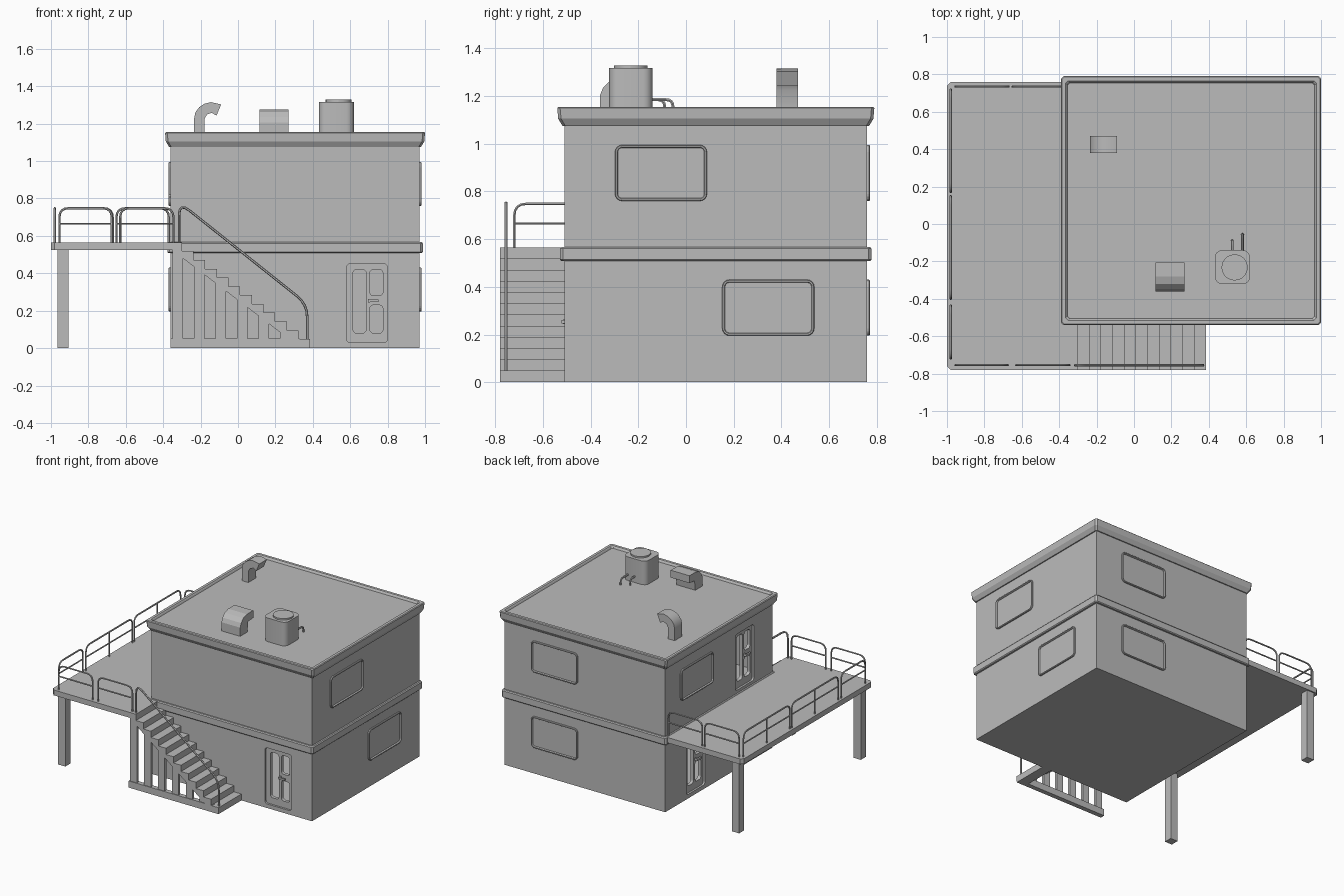
import bpy, bmesh
from math import sin, cos, pi
from mathutils import Vector, Matrix

if "Cube" in bpy.data.objects:
    bpy.data.objects.remove(bpy.data.objects["Cube"], do_unlink=True)

GREY = bpy.data.materials.new("plain grey")
GREY.use_nodes = True
GREY.diffuse_color = (0.5, 0.5, 0.5, 1)
GREY.node_tree.nodes["Principled BSDF"].inputs["Base Color"].default_value = (0.5, 0.5, 0.5, 1)

X0, X1, Y0, Y1 = -0.36, 0.97, -0.51, 0.76      # house walls
DECK = 0.565                                   # deck height


def finish(name, bm):
    bmesh.ops.recalc_face_normals(bm, faces=bm.faces)
    me = bpy.data.meshes.new(name)
    bm.to_mesh(me)
    bm.free()
    me.materials.append(GREY)
    ob = bpy.data.objects.new(name, me)
    bpy.context.collection.objects.link(ob)
    return ob


def activate(ob):
    bpy.ops.object.select_all(action='DESELECT')
    ob.select_set(True)
    bpy.context.view_layer.objects.active = ob


def smooth(ob):
    activate(ob)
    bpy.ops.object.shade_smooth_by_angle(angle=0.6)
    return ob


def loft(name, loops, closed=False):
    """Skin a list of equal-length point loops; capped unless closed into a ring."""
    bm = bmesh.new()
    rows = [[bm.verts.new(p) for p in lp] for lp in loops]
    n = len(rows[0])
    pairs = list(zip(rows, rows[1:])) + ([(rows[-1], rows[0])] if closed else [])
    for a, b in pairs:
        for i in range(n):
            j = (i + 1) % n
            bm.faces.new((a[i], a[j], b[j], b[i]))
    if not closed:
        bm.faces.new(rows[0])
        bm.faces.new(rows[-1])
    return finish(name, bm)


def prism(name, pts, a, b, axis='y'):
    put = {'x': lambda p, t: (t, p[0], p[1]),
           'y': lambda p, t: (p[0], t, p[1]),
           'z': lambda p, t: (p[0], p[1], t)}[axis]
    return loft(name, [[put(p, t) for p in pts] for t in (a, b)])


def rect(x0, x1, y0, y1, r=0.0, seg=4):
    if r == 0:
        return [(x0, y0), (x1, y0), (x1, y1), (x0, y1)]
    pts = []
    for k, (cx, cy) in enumerate([(x1 - r, y1 - r), (x0 + r, y1 - r), (x0 + r, y0 + r), (x1 - r, y0 + r)]):
        for s in range(seg + 1):
            t = (k + s / seg) * pi / 2
            pts.append((cx + r * cos(t), cy + r * sin(t)))
    return pts


def box(name, x0, x1, y0, y1, z0, z1):
    return prism(name, rect(x0, x1, y0, y1), z0, z1, 'z')


def cut(ob, cutter):
    mod = ob.modifiers.new("cut", 'BOOLEAN')
    mod.operation, mod.solver, mod.object = 'DIFFERENCE', 'EXACT', cutter
    activate(ob)
    bpy.ops.object.modifier_apply(modifier=mod.name)
    bpy.data.objects.remove(cutter, do_unlink=True)


def tube(name, corners, radius=0.006, bend=0.05):
    """Pipe through corner points with rounded bends."""
    c = [Vector(p) for p in corners]
    path = [c[0]]
    for p, q, r in zip(c, c[1:], c[2:]):
        a = q + (p - q).normalized() * min(bend, (p - q).length / 2)
        b = q + (r - q).normalized() * min(bend, (r - q).length / 2)
        path += [a.lerp(q, t).lerp(q.lerp(b, t), t) for t in (0, .25, .5, .75, 1)]
    path.append(c[-1])
    cu = bpy.data.curves.new(name, 'CURVE')
    cu.dimensions, cu.bevel_depth, cu.bevel_resolution, cu.use_fill_caps = '3D', radius, 1, True
    sp = cu.splines.new('POLY')
    sp.points.add(len(path) - 1)
    for pt, v in zip(sp.points, path):
        pt.co = (*v, 1)
    cu.materials.append(GREY)
    ob = bpy.data.objects.new(name, cu)
    bpy.context.collection.objects.link(ob)
    activate(ob)
    bpy.ops.object.convert(target='MESH')
    return smooth(bpy.context.object)


# Wall frames: local x runs along the wall, local -y points outward
def wall(side, along):
    pos, angle = {'front': ((along, Y0), 0), 'back': ((along, Y1), pi),
                  'east': ((X1, along), pi / 2), 'west': ((X0, along), -pi / 2)}[side]
    return Matrix.Translation((*pos, 0)) @ Matrix.Rotation(angle, 4, 'Z')


def on_wall(ob, m):
    ob.data.transform(m)
    return ob


# House shell with two hollow storeys
house = box("house_walls", X0, X1, Y0, Y1, 0, 1.14)
for z0, z1 in ((0.03, 0.5), (DECK, 1.1)):
    cut(house, box("room_cutter", X0 + .04, X1 - .04, Y0 + .04, Y1 - .04, z0, z1))

# Doors: shallow recess, three openings, handle and sill
for side, along, z in (('front', 0.69, 0), ('west', 0.40, 0), ('west', -0.18, 0.56)):
    m = wall(side, along)
    cut(house, on_wall(prism("door_cutter", rect(-.11, .11, .03 + z, .45 + z, .02), -.03, .015), m))
    for x0, x1, z0, z1 in ((-.075, -.005, .08, .42), (.015, .085, .28, .42), (.015, .085, .08, .23)):
        cut(house, on_wall(prism("pane_cutter", rect(x0, x1, z0 + z, z1 + z, .02), -.03, .06), m))
    on_wall(box("door_handle", .005, .06, -.012, .0, .247 + z, .26 + z), m)
    on_wall(box("handle_stem", .005, .017, -.005, .018, .245 + z, .262 + z), m)

# Windows: thin raised rounded frames
for side, along, z in (('east', -.105, .76), ('east', .345, .195), ('back', .555, .76),
                       ('back', .555, .195), ('west', .39, .76), ('west', -.105, .195)):
    loops = []
    for inset, y in ((0, .005), (0, -.008), (.003, -.011), (.009, -.011), (.012, -.006), (.012, .005)):
        shape = rect(-.193 + inset, .193 - inset, z + inset, z + .235 - inset, .03 - inset)
        loops.append([(px, y, pz) for px, pz in shape])
    on_wall(loft("window_frame", loops, True), wall(side, along))


# Moulding rings round the house
def moulding(name, profile):
    loft(name, [[(x, y, z) for x, y in rect(X0 - o, X1 + o, Y0 - o, Y1 + o, .012, 1)]
                for o, z in profile], True)


moulding("storey_band", ((-.01, .508), (.012, .508), (.018, .514), (.018, .56), (.012, .567), (-.01, .567)))
moulding("roof_cornice", ((-.01, 1.075), (.008, 1.075), (.026, 1.105), (.03, 1.15), (.025, 1.155),
                          (.005, 1.155), (0, 1.15), (-.01, 1.13)))

# Deck and its posts
prism("deck", [(-.98, -.78), (-.3, -.78), (-.3, Y0 + .01), (X0 + .01, Y0 + .01), (X0 + .01, .76),
               (-.98, .76), (-1, .74), (-1, -.76)], .525, DECK, 'z')
for y in (-.72, .72):
    box("deck_post", -.965, -.905, y - .03, y + .03, 0, .53)

# Stairs: sawtooth slab with a sloping underside
STEPS, RUN, RISE = 11, .0623, .047
steps = [(-.3, DECK - .001)]
for i in range(STEPS):
    z = DECK - RISE * (i + 1)
    steps += [(-.3 + RUN * i, z), (-.3 + RUN * (i + 1), z)]
prism("stairs", steps + [(.385, 0), (.31, 0), (.27, .05), (-.36, .53), (-.3, .55)], -.78, Y0 + .001)
box("stair_base_beam", -.36, .33, -.78, -.745, 0, .05)

# Slats closing the side below the stairs
for i in range(6):
    x = -.35 + .115 * i
    top = lambda px: .53 - (px + .36) * .762 + .01
    prism("stair_slat", [(x, .04), (x + .055, .04), (x + .055, max(.045, top(x + .055))), (x, top(x))],
          -.775, -.755)


# Railings: bent hoop with a mid rail and optional centre post
def railing(a, b, post=False):
    a, b = Vector((*a, DECK)), Vector((*b, DECK))
    up, mid = Vector((0, 0, .183)), Vector((0, 0, .1))
    tube("railing_hoop", [a, a + up, b + up, b])
    tube("railing_mid_rail", [a + mid, b + mid], .005)
    if post:
        c = (a + b) / 2
        tube("railing_post", [c, c + up], .005)


railing((-.955, -.755), (-.675, -.755))
railing((-.63, -.755), (-.345, -.755))
railing((-.955, .735), (-.67, .735))
railing((-.65, .735), (-.37, .735))
railing((-.98, .72), (-.98, .17), True)
railing((-.98, .15), (-.98, -.4), True)
railing((-.98, -.435), (-.98, -.72))
tube("stair_handrail", [(-.315, -.755, .56), (-.315, -.755, .78), (.37, -.755, .235), (.37, -.755, .04)], .007, .07)

# Roof: bent exhaust duct
smooth(prism("exhaust_duct", [(-.235, 1.13), (-.235, 1.225), (-.228, 1.26), (-.207, 1.288), (-.18, 1.306),
                              (-.145, 1.315), (-.09, 1.303), (-.115, 1.243), (-.14, 1.258), (-.165, 1.25),
                              (-.18, 1.225), (-.18, 1.13)], .38, .47))

# Roof: hooded vent, open below its rear lip
prism("hooded_vent", [(-.36, 1.13), (-.36, 1.205), (-.348, 1.235), (-.322, 1.262), (-.28, 1.275),
                      (-.205, 1.275), (-.205, 1.22), (-.265, 1.215), (-.275, 1.13)], .115, .27, 'x')

# Roof: water tank with lid and two outlet pipes
smooth(prism("tank", rect(.432, .62, -.322, -.14, .04), 1.13, 1.317, 'z'))
lid = rect(.468, .608, -.302, -.162, .07, 5)
smooth(prism("tank_lid", lid, 1.31, 1.328, 'z'))
for x, end in ((.525, -.09), (.58, -.055)):
    tube("tank_pipe", [(x, -.15, 1.185), (x, end, 1.185), (x, end, 1.13)], .007, .03)
